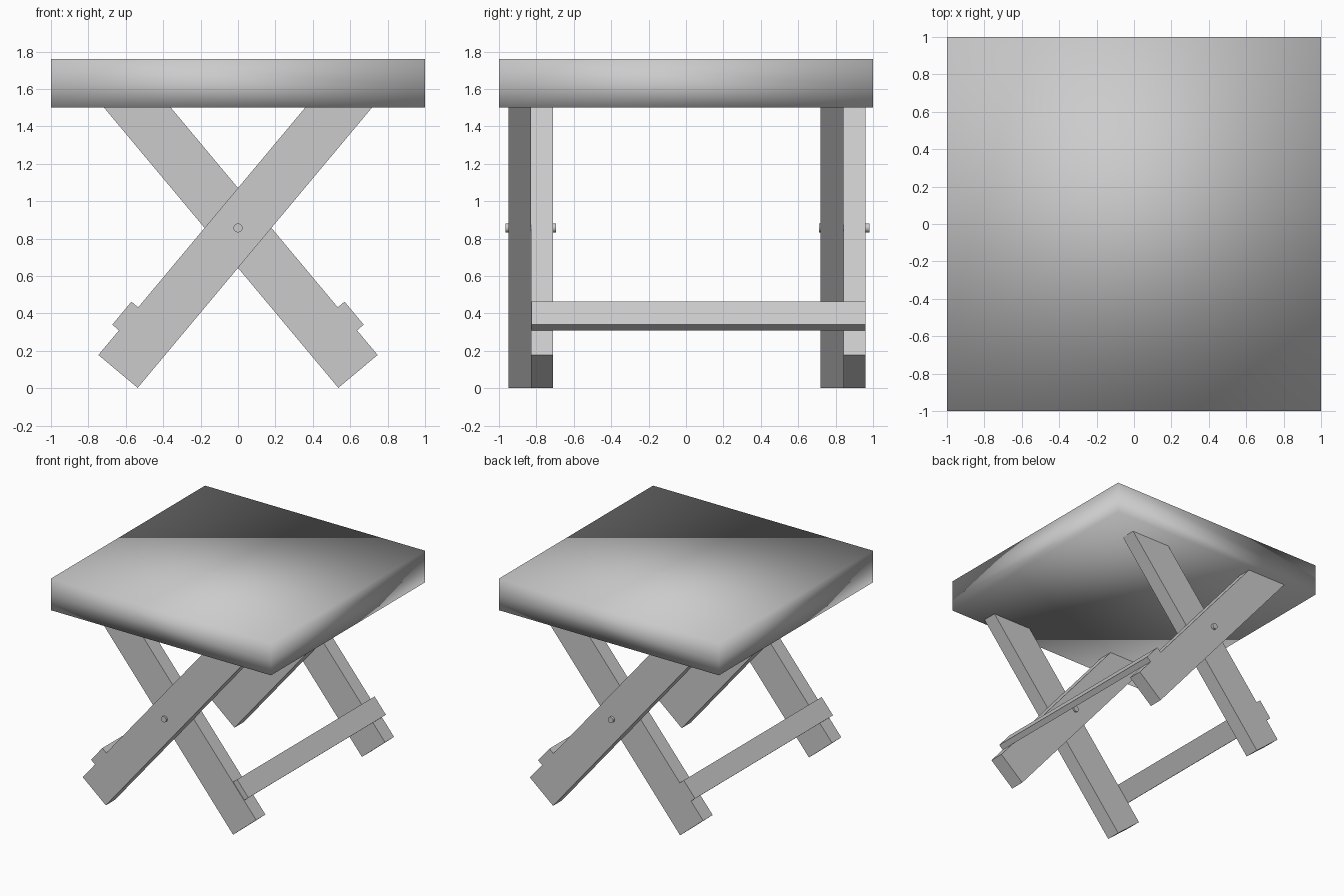
import bpy, bmesh, math
from mathutils import Vector

if "Cube" in bpy.data.objects:
    bpy.data.objects.remove(bpy.data.objects["Cube"])

ANGLE = math.radians(50.1)
PIVOT = Vector((0, 0.857))            # crossing point in x, z
ALONG = Vector((math.cos(ANGLE), math.sin(ANGLE)))
OUT = Vector((-ALONG.y, ALONG.x))     # towards the outer, upper face
HALF = 0.137                          # half the leg width
FOOT = PIVOT - ALONG                  # middle of the foot end


def extrude_profile(name, points, y0, y1, side):
    """Extrude an x, z outline along y; side -1 mirrors it in x."""
    bm = bmesh.new()
    face = bm.faces.new([bm.verts.new((p[0] * side, y0, p[1])) for p in points])
    ext = bmesh.ops.extrude_face_region(bm, geom=[face])
    verts = [v for v in ext["geom"] if isinstance(v, bmesh.types.BMVert)]
    bmesh.ops.translate(bm, vec=(0, y1 - y0, 0), verts=verts)
    bmesh.ops.recalc_face_normals(bm, faces=bm.faces)
    mesh = bpy.data.meshes.new(name)
    bm.to_mesh(mesh)
    bm.free()
    obj = bpy.data.objects.new(name, mesh)
    bpy.context.collection.objects.link(obj)
    return obj


def at_height(p, z):
    return p + ALONG * ((z - p.y) / ALONG.y)


# Seat: square slab with a loop round its sides, softly shaded
bm = bmesh.new()
bmesh.ops.create_cube(bm, size=2)
for v in bm.verts:
    v.co.z = 1.76 if v.co.z > 0 else 1.5
bmesh.ops.bisect_plane(bm, geom=bm.verts[:] + bm.edges[:] + bm.faces[:],
                       plane_co=(0, 0, 1.615), plane_no=(0, 0, 1))
for f in bm.faces:
    f.smooth = True
mesh = bpy.data.meshes.new("seat")
bm.to_mesh(mesh)
bm.free()
bpy.context.collection.objects.link(bpy.data.objects.new("seat", mesh))

# Legs: foot cut square, top cut level where it meets the seat
low, high = FOOT - OUT * HALF, FOOT + OUT * HALF
leg = [low, at_height(low, 1.505), at_height(high, 1.505), high]
legs = [("front_leg_a", -0.95, -0.83, 1), ("front_leg_b", -0.83, -0.71, -1),
        ("back_leg_a", 0.72, 0.843, 1), ("back_leg_b", 0.843, 0.96, -1)]
for name, y0, y1, side in legs:
    extrude_profile(name, leg, y0, y1, side)

# Crossbars: lie on the outer face of each leg pair
bar = [high + ALONG * s + OUT * t
       for s, t in ((0.172, 0), (0.332, 0), (0.332, 0.047), (0.172, 0.047))]
extrude_profile("left_crossbar", bar, -0.948, 0.843, 1)
extrude_profile("right_crossbar", bar, -0.825, 0.96, -1)

# Pivot pins through each crossing
for name, y in (("front_pin", -0.83), ("back_pin", 0.845)):
    bpy.ops.mesh.primitive_cylinder_add(
        vertices=24, radius=0.024, depth=0.27,
        location=(0, y, PIVOT.y), rotation=(math.pi / 2, 0, 0))
    bpy.context.object.name = name
    bpy.ops.object.shade_smooth_by_angle()
